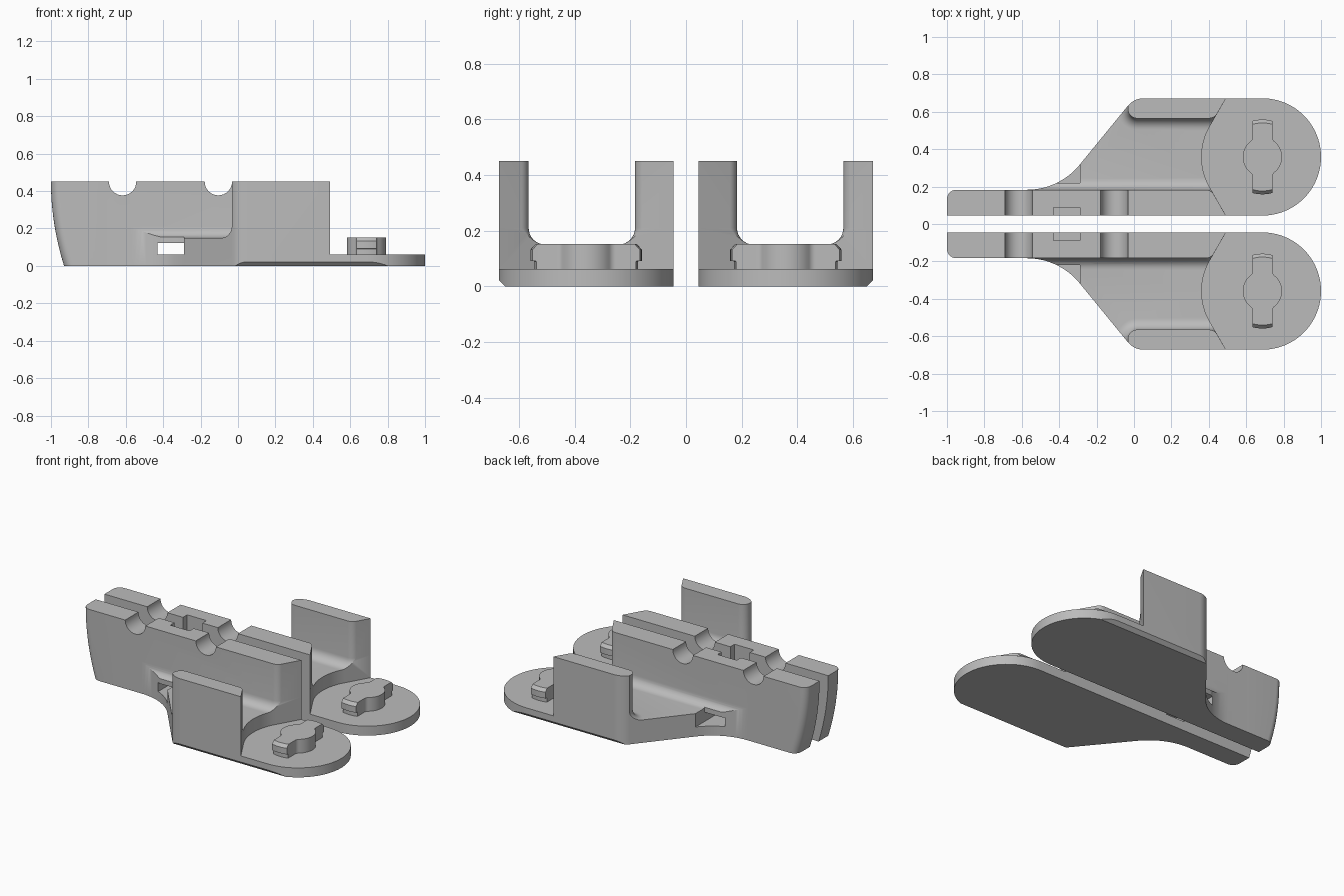
import bpy, bmesh, math
from mathutils import Vector

cube = bpy.data.objects.get("Cube")
if cube:
    bpy.data.objects.remove(cube)

grey = bpy.data.materials.new("plain grey")
grey.use_nodes = True
colour = (0.5, 0.5, 0.5, 1)
grey.diffuse_color = colour
grey.node_tree.nodes["Principled BSDF"].inputs["Base Color"].default_value = colour

NEAR, FAR, WALL, OUTER = 0.045, 0.672, 0.183, 0.565   # y of the wall faces
CX, CY, R = 0.6865, 0.3585, 0.3135                    # round end of the plate
FLOOR, TOP, PLATE, FILLET = 0.15, 0.45, 0.062, 0.06


def arc(cx, cy, r, a, b, n=16):
    steps = [math.radians(a + (b - a) * i / n) for i in range(n + 1)]
    return [(cx + r * math.cos(t), cy + r * math.sin(t)) for t in steps]


def rounded(corners, n=10):
    """Polygon from (x, y, radius) corners."""
    out = []
    for i, (x, y, r) in enumerate(corners):
        p = Vector((x, y))
        if not r:
            out.append((x, y))
            continue
        u = (Vector(corners[i - 1][:2]) - p).normalized()
        v = (Vector(corners[(i + 1) % len(corners)][:2]) - p).normalized()
        half = u.angle(v) / 2
        c = p + (u + v).normalized() * r / math.sin(half)
        s, e = p + u * r / math.tan(half) - c, p + v * r / math.tan(half) - c
        start = math.atan2(s.y, s.x)
        turn = math.atan2(s.x * e.y - s.y * e.x, s.dot(e))
        out += arc(c.x, c.y, r, math.degrees(start), math.degrees(start + turn), n)
    return out


def loft(name, rings):
    """Closed solid through rings of 3D points."""
    bm = bmesh.new()
    loops = [[bm.verts.new(p) for p in ring] for ring in rings]
    for a, b in zip(loops, loops[1:]):
        for i in range(len(a)):
            j = (i + 1) % len(a)
            bm.faces.new((a[i], a[j], b[j], b[i]))
    bm.faces.new(loops[0])
    bm.faces.new(loops[-1])
    bmesh.ops.recalc_face_normals(bm, faces=bm.faces)
    mesh = bpy.data.meshes.new(name)
    bm.to_mesh(mesh)
    bm.free()
    mesh.materials.append(grey)
    ob = bpy.data.objects.new(name, mesh)
    bpy.context.collection.objects.link(ob)
    return ob


def prism(name, plan, lo, hi, axis="z"):
    place = {"z": lambda p, h: (p[0], p[1], h),
             "y": lambda p, h: (p[0], h, p[1]),
             "x": lambda p, h: (h, p[0], p[1])}[axis]
    return loft(name, [[place(p, h) for p in plan] for h in (lo, hi)])


def box(name, x0, x1, y0, y1, z0, z1):
    return prism(name, [(x0, y0), (x1, y0), (x1, y1), (x0, y1)], z0, z1)


def combine(ob, tool, operation):
    mod = ob.modifiers.new("join", "BOOLEAN")
    mod.operation, mod.solver, mod.object = operation, "EXACT", tool
    bpy.context.view_layer.objects.active = ob
    bpy.ops.object.modifier_apply(modifier=mod.name)
    bpy.data.objects.remove(tool)


def finish(ob):
    """Smooth the curved faces and repeat the part on the other side."""
    bpy.ops.object.select_all(action="DESELECT")
    ob.select_set(True)
    bpy.context.view_layer.objects.active = ob
    bpy.ops.object.shade_smooth_by_angle(angle=math.radians(30))
    ob.modifiers.new("other side", "MIRROR").use_axis = (False, True, False)
    bpy.ops.object.modifier_apply(modifier="other side")


def edge_x(y):
    """Sloping edge where the tray stops, tangent to the round end."""
    return CX - 0.282 + (abs(y - CY) - 0.1625) / math.sqrt(3)


def outer_wall_plan(d):
    x, k = edge_x(OUTER), d / math.sqrt(3)
    run = (0.8 - OUTER) / math.sqrt(3)
    return rounded([(-0.033 - d, 0.8, 0), (-0.033 - d, OUTER - d, 0.05 + d),
                    (x + k, OUTER - d, 0.05 + d), (x + run + 2 * k, 0.8, 0)])


def inner_wall_plan(d):
    x, k = edge_x(WALL), d / math.sqrt(3)
    run = WALL / math.sqrt(3)
    return rounded([(-0.8, 0, 0), (x + run + 2 * k, 0, 0),
                    (x + k, WALL + d, 0.05 + d), (-0.8, WALL + d, 0)])


def filleted_wall(name, plan):
    levels = [(FILLET, 0.1)]
    for i in range(9):
        t = math.radians(90 * i / 8)
        levels.append((FILLET * (1 - math.sin(t)), FLOOR + FILLET * (1 - math.cos(t))))
    levels.append((0, TOP))
    return loft(name, [[(x, y, z) for x, y in plan(d)] for d, z in levels])


# Tray floor with both walls, trimmed to the plan outline
body = box("bracket_body", -0.8, 0.6, 0, 0.8, 0, FLOOR)
combine(body, filleted_wall("outer_wall", outer_wall_plan), "UNION")
combine(body, filleted_wall("inner_wall", inner_wall_plan), "UNION")
outline = [(-0.74, NEAR), (edge_x(NEAR), NEAR)]
outline += arc(CX, CY, 0.325, 210, 150, 24) + [(edge_x(FAR), FAR)]
outline += rounded([(edge_x(FAR), FAR, 0), (0, FAR, 0.11),
                    (-0.4, WALL, 0.364), (-0.74, WALL, 0)], 16)[1:]
combine(body, prism("trim", outline, -0.1, 0.6), "INTERSECT")

# Curved far end of the inner wall
rings = []
for i in range(13):
    t = i / 12
    x = -0.93 - 0.07 * (1 - (1 - t) ** 2)
    plan = rounded([(x, NEAR, 0), (-0.72, NEAR, 0), (-0.72, WALL, 0), (x, WALL, 0.05)])
    rings.append([(px, py, TOP * t) for px, py in plan])
combine(body, loft("wall_end", rings), "UNION")

# Thin plate with the round end
plate = [(0.2, NEAR)] + arc(CX, CY, R, -90, 90, 48) + [(0.2, FAR)]
combine(body, prism("plate", plate, 0, PLATE), "UNION")

# Cable grooves, tie slots and bottom chamfer
for gx in (-0.617, -0.105):
    combine(body, prism("groove", arc(gx, TOP, 0.073, 0, 348.75, 31), -0.1, 0.3, "y"), "DIFFERENCE")
combine(body, box("pocket", -0.43, -0.29, 0.22, 0.7, 0.062, 0.16), "DIFFERENCE")
combine(body, box("window", -0.43, -0.29, 0.02, 0.3, 0.062, 0.122), "DIFFERENCE")
combine(body, box("notch", -0.43, -0.29, 0, 0.088, 0.062, 0.6), "DIFFERENCE")
chamfer = [(0.64, -0.01), (0.7, -0.01), (0.7, 0.05)]
combine(body, prism("chamfer", chamfer, -0.2, 1.1, "x"), "DIFFERENCE")
finish(body)

# Twist-lock lug: stepped disc cut to a hub with two arms
profile = [(0.186, 0.04), (0.186, 0.09), (0.2, 0.092), (0.2, 0.132), (0.182, 0.152)]
lug = loft("locking_lug", [[(x, y, z) for x, y in arc(CX, CY, r, 0, 354.375, 63)]
                           for r, z in profile])
quarter = arc(0, 0, 0.105, 0, 52, 8) + arc(0.083, 0.1065, 0.03, 232, 180, 6)[1:]
quarter.append((0.053, 0.3))
upper = quarter + [(-x, y) for x, y in reversed(quarter)]
hub = upper + [(-x, -y) for x, y in upper[1:-1]]
combine(lug, prism("hub", [(CX + x, CY + y) for x, y in hub], 0, 0.3), "INTERSECT")
finish(lug)
